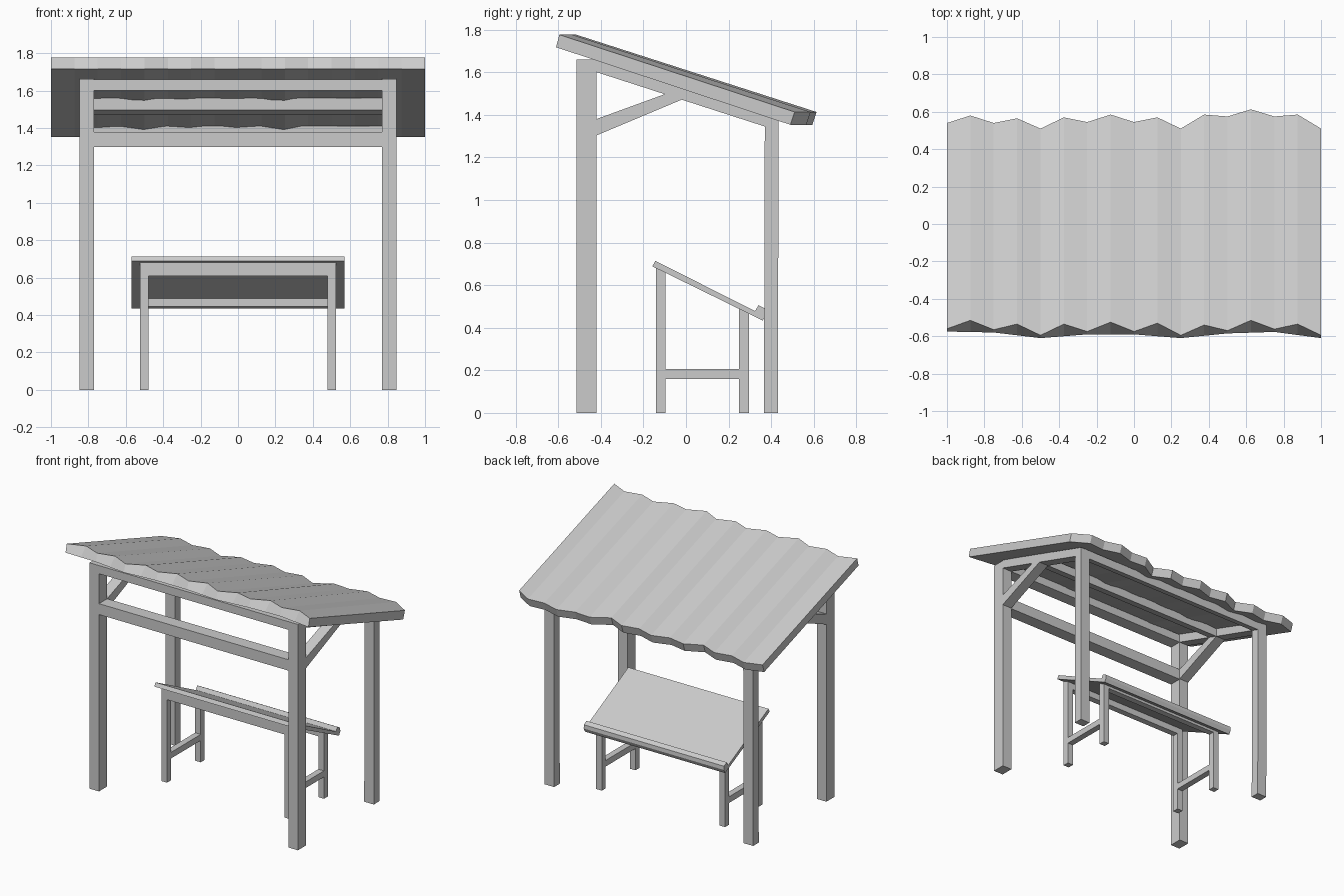
import bpy, bmesh

if "Cube" in bpy.data.objects:
    bpy.data.objects.remove(bpy.data.objects["Cube"])


def new_object(name, bm):
    bmesh.ops.recalc_face_normals(bm, faces=bm.faces)
    mesh = bpy.data.meshes.new(name)
    bm.to_mesh(mesh)
    bm.free()
    obj = bpy.data.objects.new(name, mesh)
    bpy.context.collection.objects.link(obj)
    return obj


def prism(name, profile, x0, x1, mirror=False):
    """Extrude a (y, z) profile from x0 to x1, optionally mirrored across x."""
    bm = bmesh.new()
    a = [bm.verts.new((x0, y, z)) for y, z in profile]
    b = [bm.verts.new((x1, y, z)) for y, z in profile]
    bm.faces.new(a)
    bm.faces.new(b[::-1])
    for i in range(len(a)):
        j = (i + 1) % len(a)
        bm.faces.new((a[i], b[i], b[j], a[j]))
    obj = new_object(name, bm)
    if mirror:
        mod = obj.modifiers.new("Mirror", 'MIRROR')
        mod.use_mirror_merge = False
    return obj


def rect(y0, y1, z0, z1):
    return [(y0, z0), (y1, z0), (y1, z1), (y0, z1)]


def under_slope(line, y0, y1, z0):
    """Flat bottom, top cut along a sloping line."""
    return [(y0, z0), (y1, z0), (y1, line(y1)), (y0, line(y0))]


def rafter_low(y):
    return 1.60 - 0.323 * (y + 0.42)


def rafter_top(y):
    return rafter_low(y) + 0.065


def rafter_strip(y0, y1):
    return [(y0, rafter_low(y0)), (y1, rafter_low(y1)),
            (y1, rafter_top(y1)), (y0, rafter_top(y0))]


def desk_under(y):
    return 0.688 - 0.49 * (y + 0.158)


# Shelter roof: sloping slab with ragged front and back edges
front_low = [-.575, -.58, -.61, -.59, -.59, -.61, -.585, -.577, -.61]
front_notch = [-.515, -.535, -.535, -.525, -.53, -.54, -.515, -.535]
back_top = [.54, .58, .54, .565, .51, .57, .545, .585, .545,
            .57, .51, .585, .575, .613, .575, .585, .51]
bm = bmesh.new()
rows = []
for i, yb in enumerate(back_top):
    x = -1 + i * 0.125
    k = i // 2
    if i % 2:
        low = (front_low[k] + front_low[k + 1]) / 2
        top = front_notch[k]
    else:
        low = front_low[k]
        top = low + 0.015
    ring = [(low, 1.717), (yb - 0.02, 1.353), (yb, 1.413), (top, 1.776)]
    rows.append([bm.verts.new((x, y, z)) for y, z in ring])
for r, s in zip(rows, rows[1:]):
    for i in range(4):
        j = (i + 1) % 4
        bm.faces.new((r[i], s[i], s[j], r[j]))
bm.faces.new(rows[0])
bm.faces.new(rows[-1][::-1])
new_object("roof", bm)

# Shelter frame: posts, sloping rafters and braces on both sides
PX0, PX1 = 0.77, 0.848
prism("front_post", rect(-0.515, -0.42, 0, 1.66), PX0, PX1, True)
prism("back_post", [(0.366, 0), (0.431, 0), (0.435, rafter_low(0.435)),
                    (0.37, rafter_low(0.37))], PX0, PX1, True)
prism("rafter", rafter_strip(-0.42, 0.435), PX0, PX1, True)
prism("brace", [(-0.42, 1.303), (-0.02, rafter_low(-0.02)),
                (-0.10, rafter_low(-0.10)), (-0.42, 1.38)], PX0, PX1, True)

# Shelter cross beams
prism("front_top_beam", rect(-0.515, -0.42, 1.60, 1.66), -PX0, PX0)
prism("front_lower_beam", rect(-0.515, -0.42, 1.30, 1.38), -PX0, PX0)
prism("middle_purlin", rafter_strip(-0.10, -0.02), -PX0, PX0)
prism("back_beam", rafter_strip(0.37, 0.435), -PX0, PX0)

# Sloping desk top with a raised lip at its low edge
prism("desk_top", [(-0.158, 0.688), (0.36, 0.434), (0.374, 0.462), (0.372, 0.489),
                   (0.341, 0.506), (0.324, 0.478), (-0.144, 0.714)], -0.57, 0.57)

# Desk legs, side stretchers and rails
LX0, LX1 = 0.478, 0.524
prism("desk_front_leg", under_slope(desk_under, -0.142, -0.096, 0), LX0, LX1, True)
prism("desk_back_leg", under_slope(desk_under, 0.25, 0.295, 0), LX0, LX1, True)
prism("desk_side_stretcher", rect(-0.096, 0.25, 0.16, 0.205), LX0, LX1, True)
prism("desk_front_rail", under_slope(desk_under, -0.142, -0.096, 0.61), -LX0, LX0)
prism("desk_back_rail", under_slope(desk_under, 0.25, 0.295, 0.447), -LX0, LX0)
